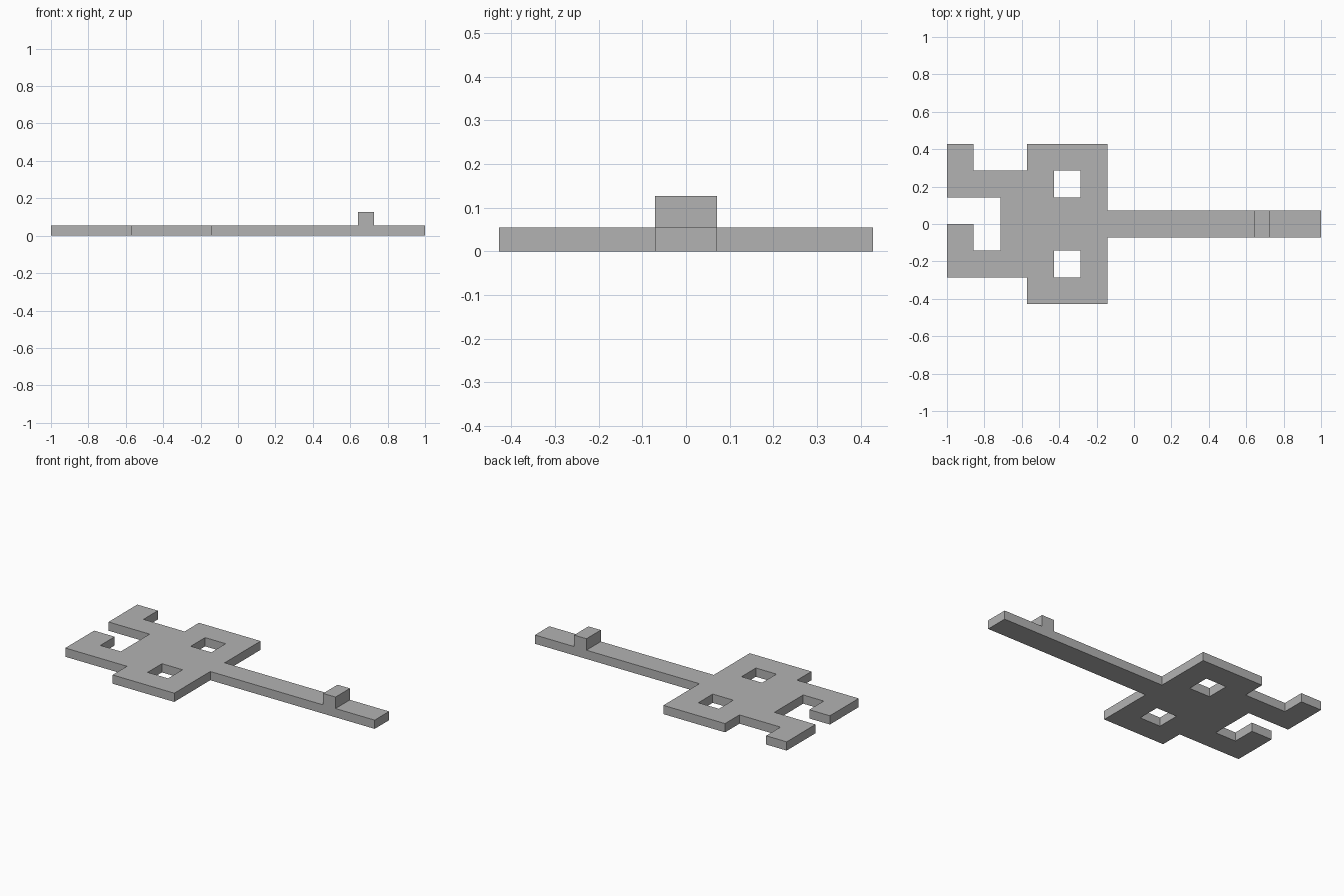
import bpy
import bmesh

cube = bpy.data.objects.get("Cube")
if cube:
    bpy.data.objects.remove(cube, do_unlink=True)

U = 1 / 7          # plan module
THICK = 0.055      # plate thickness

grey = bpy.data.materials.new("plain grey")
grey.use_nodes = True
colour = (0.45, 0.45, 0.45, 1)
grey.diffuse_color = colour
grey.node_tree.nodes["Principled BSDF"].inputs["Base Color"].default_value = colour


def finish(name, bm):
    bmesh.ops.recalc_face_normals(bm, faces=bm.faces)
    mesh = bpy.data.meshes.new(name)
    bm.to_mesh(mesh)
    bm.free()
    mesh.materials.append(grey)
    obj = bpy.data.objects.new(name, mesh)
    bpy.context.collection.objects.link(obj)
    return obj


# Plan rectangles in modules: x0, x1, y0, y1
solid = [
    (-4, -1, -3, 3),       # wide head
    (-5, -4, -2, 2),       # neck behind the head
    (-7, -5, 1, 2),        # back arm
    (-7, -6, 2, 3),        # back arm tip
    (-7, -5, -2, -1),      # front arm
    (-7, -6, -1, 0),       # front arm tip
    (-1, 7, -0.5, 0.5),    # long shaft
]
holes = [(-3, -2, 1, 2), (-3, -2, -2, -1)]


def inside(x, y, rects):
    return any(a < x < b and c < y < d for a, b, c, d in rects)


# Flat plate: fill occupied half-module cells, merge them, then extrude
bm = bmesh.new()
for i in range(-7, 7):
    for j in range(-6, 6):
        y = j / 2
        if inside(i + 0.5, y + 0.25, solid) and not inside(i + 0.5, y + 0.25, holes):
            corners = [(i, y), (i + 1, y), (i + 1, y + 0.5), (i, y + 0.5)]
            bm.faces.new([bm.verts.new((p * U, q * U, 0)) for p, q in corners])
bmesh.ops.remove_doubles(bm, verts=bm.verts, dist=0.001)
top = bmesh.ops.extrude_face_region(bm, geom=bm.faces[:], use_keep_orig=True)
moved = [g for g in top["geom"] if isinstance(g, bmesh.types.BMVert)]
bmesh.ops.translate(bm, verts=moved, vec=(0, 0, THICK))
bmesh.ops.recalc_face_normals(bm, faces=bm.faces)
bmesh.ops.dissolve_limit(bm, angle_limit=0.01, verts=bm.verts, edges=bm.edges)
finish("plate_with_shaft", bm)

# Raised block near the end of the shaft
bm = bmesh.new()
bmesh.ops.create_cube(bm, size=1)
bmesh.ops.scale(bm, verts=bm.verts, vec=(0.086, U, 0.127 - THICK))
block = finish("raised_block", bm)
block.location = (0.685, 0, (0.127 + THICK) / 2)
